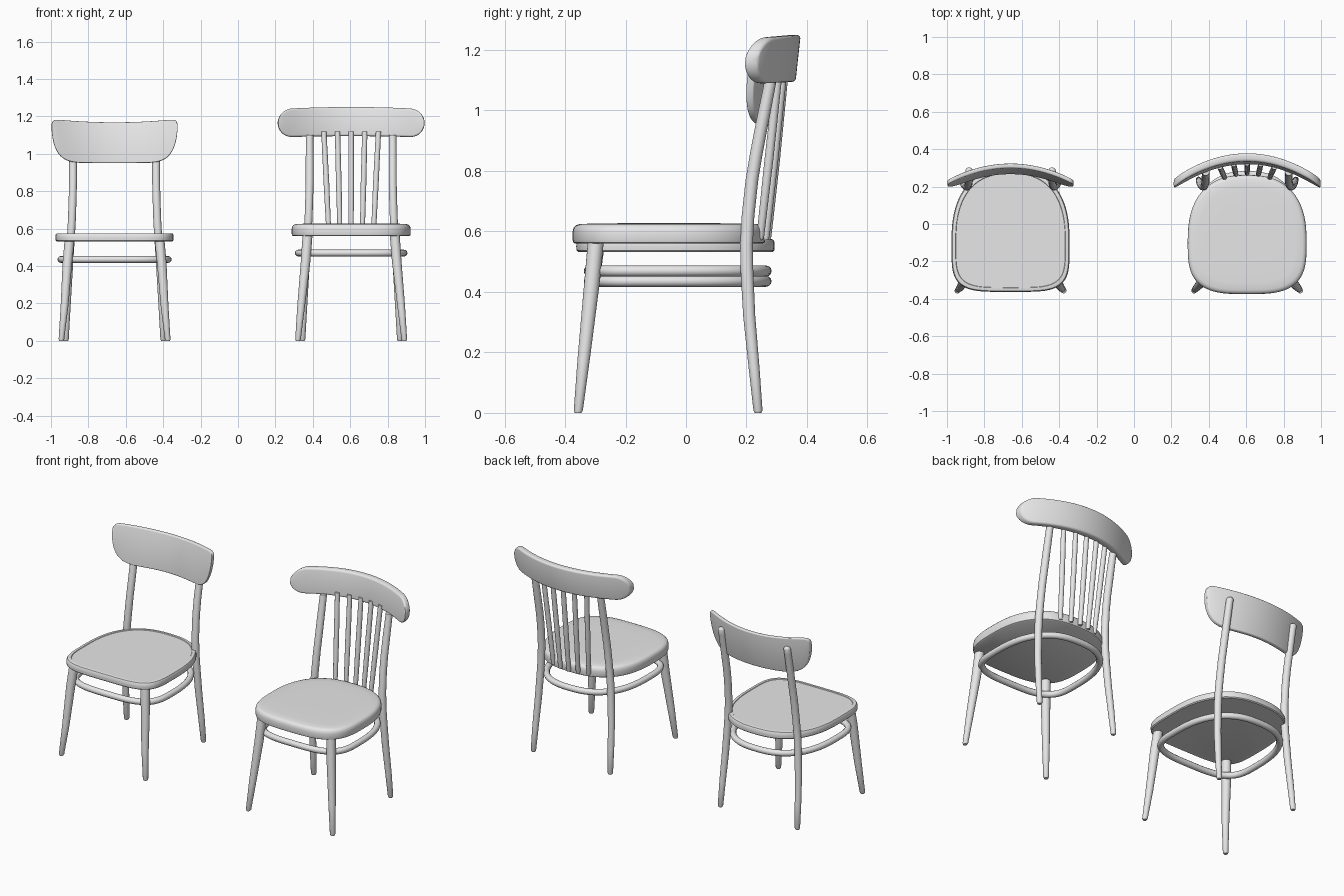
import bpy, bmesh
from math import sin, cos, pi, radians, copysign
from mathutils import Vector

if "Cube" in bpy.data.objects:
    bpy.data.objects.remove(bpy.data.objects["Cube"])

grey = bpy.data.materials.new("plain grey")
grey.use_nodes = True
grey.diffuse_color = (0.8, 0.8, 0.8, 1)
grey.node_tree.nodes["Principled BSDF"].inputs["Base Color"].default_value = (0.8, 0.8, 0.8, 1)


def loft(name, rings, closed=False):
    """Skin a list of equal-length point rings."""
    bm = bmesh.new()
    rows = [[bm.verts.new(p) for p in ring] for ring in rings]
    n = len(rows[0])
    pairs = list(zip(rows, rows[1:])) + ([(rows[-1], rows[0])] if closed else [])
    for a, b in pairs:
        for i in range(n):
            j = (i + 1) % n
            bm.faces.new((a[i], a[j], b[j], b[i]))
    if not closed:
        bm.faces.new(rows[0])
        bm.faces.new(rows[-1])
    bmesh.ops.recalc_face_normals(bm, faces=bm.faces)
    mesh = bpy.data.meshes.new(name)
    bm.to_mesh(mesh)
    bm.free()
    mesh.materials.append(grey)
    ob = bpy.data.objects.new(name, mesh)
    bpy.context.collection.objects.link(ob)
    bpy.ops.object.select_all(action="DESELECT")
    ob.select_set(True)
    bpy.context.view_layer.objects.active = ob
    bpy.ops.object.shade_smooth_by_angle(angle=radians(40))
    return ob


def post(name, path, n=20):
    """Round, tapered, near-vertical bar through (x, y, z, radius) points."""
    loft(name, [[(x + r * cos(2 * pi * i / n), y + r * sin(2 * pi * i / n), z)
                 for i in range(n)] for x, y, z, r in path])


def spow(v, p):
    return copysign(abs(v) ** p, v)


def outline(cx, half, front, back, nf, nb, count=80):
    """Plan shape: squarish at the front, rounder at the back."""
    mid = -0.1
    pts = []
    for i in range(count):
        a = 2 * pi * i / count
        n, depth = (nb, back - mid) if sin(a) > 0 else (nf, mid - front)
        pts.append(Vector((cx + half * spow(cos(a), 2 / n),
                           mid + depth * spow(sin(a), 2 / n), 0)))
    return pts


def seat(name, cx, half, front, back, nf, nb, layers):
    """Stack of outlines, each (inset, height)."""
    loft(name, [[p + Vector((0, 0, z)) for p in
                 outline(cx, half - d, front + d, back - d, nf, nb)] for d, z in layers])


def hoop(name, cx, z, half, r=0.018, n=12):
    """Bentwood stretcher ring under the seat."""
    path = outline(cx, half, -0.32, 0.265, 3.4, 2.5)
    rings = []
    for i, p in enumerate(path):
        t = path[(i + 1) % len(path)] - path[i - 1]
        side = Vector((t.y, -t.x, 0)).normalized()
        rings.append([p + side * r * cos(2 * pi * k / n) + Vector((0, 0, z + r * sin(2 * pi * k / n)))
                      for k in range(n)])
    loft(name, rings, closed=True)


def rail(name, cx, half, top, bottom, centre_y, thick, cols=56, n=24):
    """Curved back rail: rounded upright sections swept along x."""
    rings = []
    for c in range(cols + 1):
        t = -cos(pi * (0.012 + 0.976 * c / cols))
        hi, lo = top(abs(t)), bottom(abs(t))
        h = (hi - lo) / 2
        w = min(thick / 2, h)
        e = min(w * 0.7, h * 0.9)
        ring = []
        for k in range(n):
            a = 2 * pi * (k + 0.5) / n
            # straight faces with rounded top and bottom edges
            z = (hi + lo) / 2 + copysign(h - e, sin(a)) + e * spow(sin(a), 0.8)
            ring.append((cx + half * t, centre_y(t, z) + w * spow(cos(a), 0.6), z))
        rings.append(ring)
    loft(name, rings)


# Leg paths: offset from chair centre, depth, height, radius
BACK = [(.26, .238, 0, .011), (.26, .238, .008, .015), (.255, .225, .15, .018),
        (.247, .209, .32, .020), (.238, .201, .48, .021), (.233, .200, .56, .021),
        (.228, .205, .65, .021), (.224, .218, .77, .021), (.222, .233, .86, .021),
        (.222, .252, .96, .021), (.222, .276, 1.08, .020)]
BACK_TOP = [(.222, .283, 1.112, .020), (.222, .284, 1.12, .016), (.222, .285, 1.124, .008)]


def legs(label, cx, front_top, seat_z, back_path):
    for side, s in (("left", 1), ("right", -1)):
        front = [(.285, -.357, 0, .011), (.284, -.356, .008, .015),
                 (.268, -.338, .18, .0205), (front_top + .012, -.312, .42, .0255),
                 (front_top, -.297, seat_z, .0265)]
        for part, path in (("front", front), ("back", back_path)):
            post(f"{label}_{part}_leg_{side}", [(cx + s * x, y, z, r) for x, y, z, r in path])


# Chair with a broad plain backrest
A = -0.66
legs("panel_chair", A, .24, .545, BACK + BACK_TOP)
seat("panel_chair_seat", A, .316, -.363, .293, 4.3, 2.5,
     [(.006, .532), (.001, .537), (0, .55), (.001, .566), (.005, .573), (.012, .575),
      (.022, .575), (.024, .572), (.03, .572)])
hoop("panel_chair_hoop", A, .435, .287)
rail("panel_chair_backrest", A, .337,
     lambda t: 1.15 + (.018 + .018 * t * t) * (1 - t ** 30) ** .5,
     lambda t: 1.15 - .2 * (1 - t ** 7) ** .5,
     lambda t, z: .295 - .09 * t * t + .16 * (z - 1.06), .024)

# Chair with a spindle back
B = 0.605
legs("spindle_chair", B, .232, .58, BACK + [(.222, .279, 1.1, .020)])
seat("spindle_chair_seat", B, .318, -.375, .262, 3.2, 2.5,
     [(.008, .56), (.002, .564), (0, .572), (0, .598), (.003, .612), (.010, .620),
      (.022, .624), (.06, .626), (.15, .627)])
hoop("spindle_chair_hoop", B, .469, .283)

END = .2  # share of the half width taken by each rounded end


def round_end(t):
    return (1 - max(0, (t - 1 + END) / END) ** 2) ** .5


rail("spindle_chair_top_rail", B, .393,
     lambda t: 1.165 + (.085 - .012 * t * t) * round_end(t),
     lambda t: 1.165 - (.071 + .007 * t * t) * round_end(t),
     lambda t, z: .348 - .133 * t * t + .11 * (z - 1.165), .044)

# Fanned spindles, the middle ones set further back
for i in range(-2, 3):
    low, high = .268 - .006 * i * i, .325 - .005 * i * i
    post(f"spindle_{i + 3}", [(B + i * .059, low, .572, .011), (B + i * .060, low + .002, .585, .013),
                              (B + i * .066, (low + high) / 2, .84, .015),
                              (B + i * .073, high, 1.12, .014)], 14)
